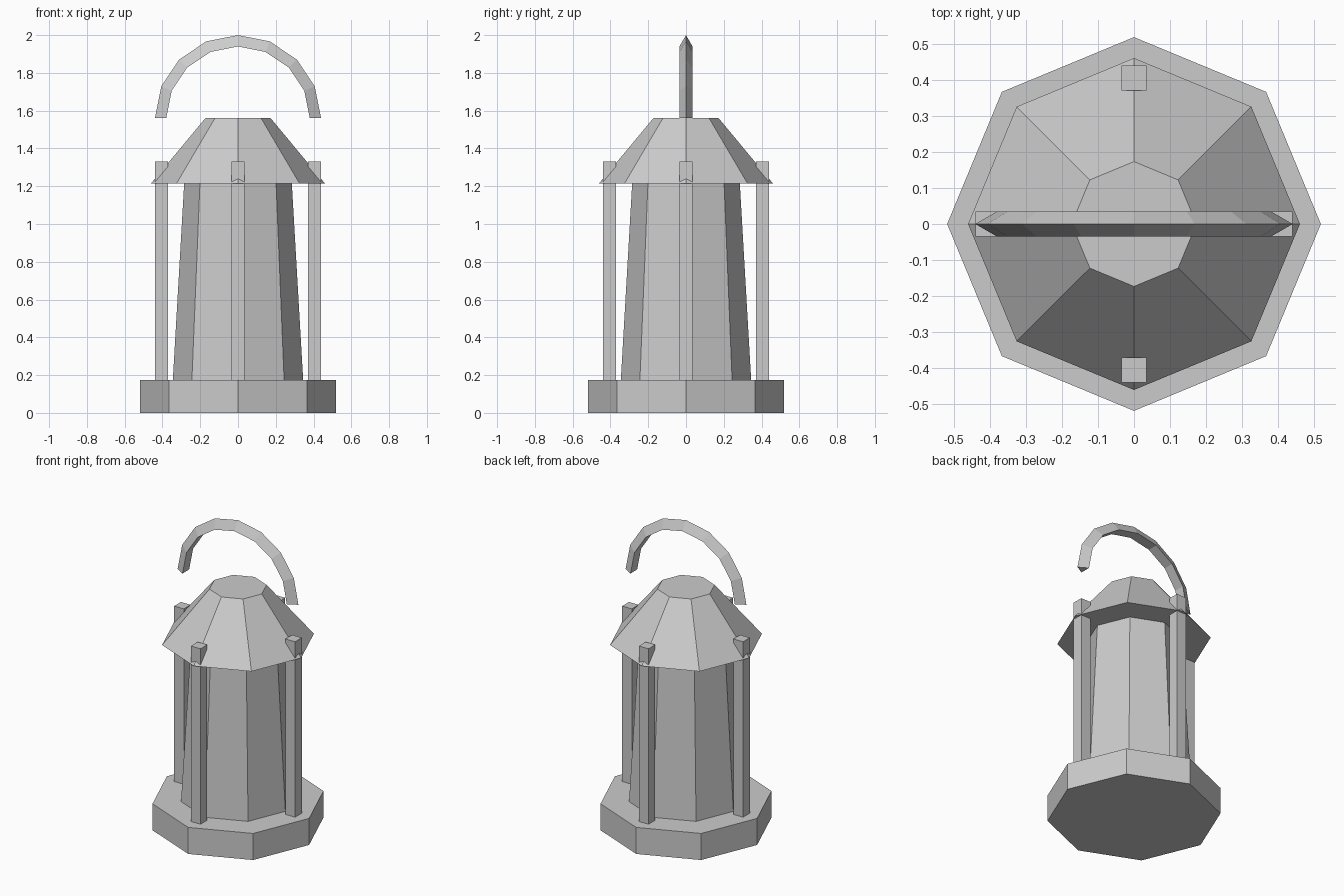
import bpy, bmesh
from math import cos, sin, pi

cube = bpy.data.objects.get("Cube")
if cube:
    bpy.data.objects.remove(cube, do_unlink=True)

GREY = (0.6, 0.6, 0.6, 1.0)
grey = bpy.data.materials.new("plain grey")
grey.use_nodes = True
grey.diffuse_color = GREY
grey.node_tree.nodes["Principled BSDF"].inputs["Base Color"].default_value = GREY


def add_object(name, bm):
    bmesh.ops.recalc_face_normals(bm, faces=bm.faces)
    mesh = bpy.data.meshes.new(name)
    bm.to_mesh(mesh)
    bm.free()
    mesh.materials.append(grey)
    obj = bpy.data.objects.new(name, mesh)
    bpy.context.collection.objects.link(obj)
    return obj


def loft(name, rings):
    """Join equal rings of points into a capped solid."""
    bm = bmesh.new()
    loops = [[bm.verts.new(p) for p in ring] for ring in rings]
    count = len(loops[0])
    for a, b in zip(loops, loops[1:]):
        for i in range(count):
            j = (i + 1) % count
            bm.faces.new((a[i], a[j], b[j], b[i]))
    bm.faces.new(loops[0])
    bm.faces.new(loops[-1])
    return add_object(name, bm)


def octagon(radius, z):
    return [(radius * cos(i * pi / 4), radius * sin(i * pi / 4), z) for i in range(8)]


# Lantern body: base slab, tapered glass and sloped roof
BASE_TOP, ROOF_LOW, ROOF_TOP = 0.175, 1.215, 1.56
loft("base", [octagon(0.518, 0), octagon(0.518, BASE_TOP)])
loft("glass_body", [octagon(0.345, BASE_TOP), octagon(0.285, ROOF_LOW)])
loft("roof", [octagon(0.46, ROOF_LOW), octagon(0.173, ROOF_TOP)])

# Four square posts that poke through the roof
POST_TOP, POST_WIDTH, POST_OUT = 1.33, 0.07, 0.405
for name, dx, dy in (("left", 1, 0), ("right", -1, 0), ("front", 0, -1), ("back", 0, 1)):
    bm = bmesh.new()
    bmesh.ops.create_cube(bm, size=1)
    bmesh.ops.scale(bm, verts=bm.verts, vec=(POST_WIDTH, POST_WIDTH, POST_TOP - BASE_TOP))
    bmesh.ops.translate(bm, verts=bm.verts,
                        vec=(POST_OUT * dx, POST_OUT * dy, (POST_TOP + BASE_TOP) / 2))
    add_object(name + "_post", bm)

# Carrying handle: half ring with a triangular section, ridge outward
RING, SECTION, STEPS = 0.4, 0.04, 8
rings = []
for step in range(STEPS + 1):
    angle = pi * step / STEPS
    ring = []
    for k in range(3):
        turn = 2 * pi * k / 3
        r = RING + SECTION * cos(turn)
        ring.append((r * cos(angle), SECTION * sin(turn), ROOF_TOP + r * sin(angle)))
    rings.append(ring)
loft("handle", rings)
